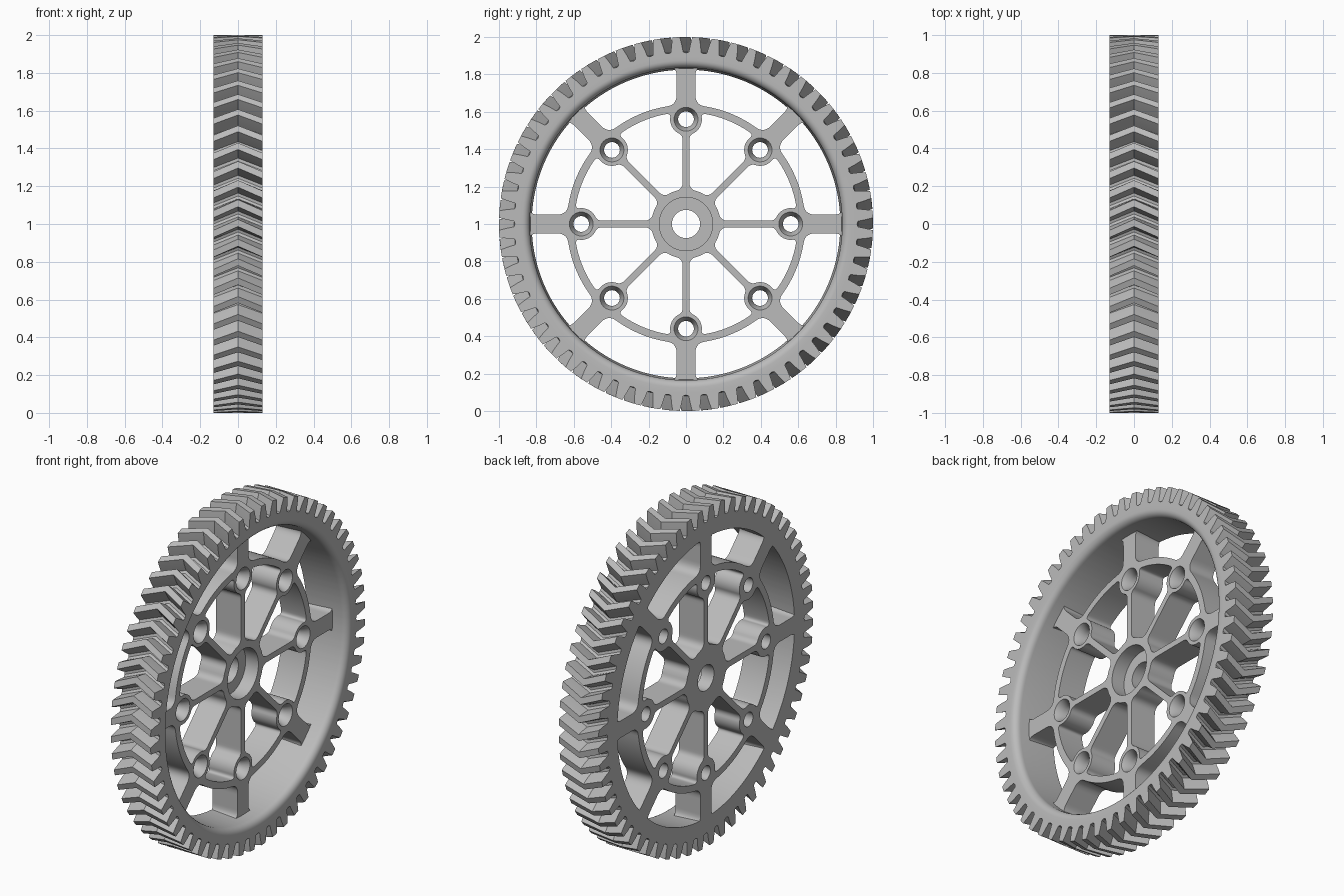
import bpy, bmesh
from math import pi, sin, cos, asin, acos, atan2, radians
from mathutils import Vector, Matrix

if "Cube" in bpy.data.objects:
    bpy.data.objects.remove(bpy.data.objects["Cube"])

grey = bpy.data.materials.new("machined grey")
grey.use_nodes = True
colour = (0.5, 0.5, 0.5, 1)
grey.diffuse_color = colour
grey.node_tree.nodes["Principled BSDF"].inputs["Base Color"].default_value = colour

BACK, WEB_FRONT, FRONT = -0.13, 0.033, 0.13
STEP = pi / 4            # eight spokes
BOLT_R = 0.56            # bolt circle
CENTRE = Vector((0, 0, 1))


def finish(name, bm):
    """Turn a bmesh into a grey, smooth-by-angle object."""
    bmesh.ops.remove_doubles(bm, verts=bm.verts, dist=1e-5)
    bmesh.ops.recalc_face_normals(bm, faces=bm.faces)
    mesh = bpy.data.meshes.new(name)
    bm.to_mesh(mesh)
    bm.free()
    mesh.materials.append(grey)
    obj = bpy.data.objects.new(name, mesh)
    bpy.context.collection.objects.link(obj)
    obj.location = CENTRE
    bpy.ops.object.select_all(action='DESELECT')
    obj.select_set(True)
    bpy.context.view_layer.objects.active = obj
    bpy.ops.object.shade_smooth_by_angle(angle=radians(30))
    return obj


def skin(name, loops):
    """Join equal-length loops into a closed ring-shaped surface."""
    bm = bmesh.new()
    rows = [[bm.verts.new(p) for p in loop] for loop in loops]
    for a, b in zip(rows, rows[1:] + rows[:1]):
        for i in range(len(a)):
            j = (i + 1) % len(a)
            bm.faces.new((a[i], a[j], b[j], b[i]))
    return finish(name, bm)


def polar(r, a):
    return Vector((r * cos(a), r * sin(a)))


def circle(r, n, centre=Vector((0, 0))):
    return [centre + polar(r, 2 * pi * i / n) for i in range(n)]


def lathe(name, profile, centre, n):
    return skin(name, [[(x, p.x, p.y) for p in circle(r, n, centre)] for x, r in profile])


# Path pieces and rounded outlines
def arc(r, a0, a1, centre=Vector((0, 0))):
    return lambda t: centre + polar(r, a0 + (a1 - a0) * t)


def line(p, q):
    return lambda t: p.lerp(q, t)


def flipped(f):
    return lambda t: Vector((f(1 - t).x, -f(1 - t).y))


def turned(f, a):
    return lambda t: Matrix.Rotation(a, 2) @ f(t)


def rounded(pieces, trims):
    """Chain the pieces, replacing each corner by a smooth curve."""
    def cut(f, d):
        length = sum((f(i / 16) - f((i + 1) / 16)).length for i in range(16))
        return d / length
    n = len(pieces)
    points = []
    for i, f in enumerate(pieces):
        g = pieces[(i + 1) % n]
        k0, k1 = cut(f, trims[i - 1]), cut(f, trims[i])
        points += [f(k0 + (1 - k0 - k1) * j / 14) for j in range(15)]
        p, q, c = f(1 - k1), g(cut(g, trims[i])), f(1)
        for j in range(1, 7):
            t = j / 7
            points.append(p * (1 - t) ** 2 + c * 2 * t * (1 - t) + q * t * t)
    return points


# Outer window: between the bolt ring and the rim
half = STEP / 2
wide = 0.05
ring_out, rim_in = 0.637, 0.843
a_in, a_out = half - asin(wide / ring_out), half - asin(wide / rim_in)
outer_window = rounded([
    arc(rim_in, -a_out, a_out),
    line(polar(rim_in, a_out), polar(ring_out, a_in)),
    arc(ring_out, a_in, -a_in),
    line(polar(ring_out, -a_in), polar(rim_in, -a_out)),
], [0.05, 0.055, 0.055, 0.05])

# Inner window: between thin spokes, hub, bosses and bolt ring
thin, boss, ring_in, hub = 0.0175, 0.085, 0.597, 0.185
bolt = Vector((BOLT_R, 0))
t = acos((BOLT_R ** 2 + ring_in ** 2 - boss ** 2) / (2 * BOLT_R * ring_in))
meet = polar(ring_in, t) - bolt
boss_side = turned(arc(boss, atan2(meet.y, meet.x), pi - asin(thin / boss), bolt), -half)
spoke_side = turned(line(Vector((BOLT_R - (boss ** 2 - thin ** 2) ** 0.5, thin)),
                         polar(hub, asin(thin / hub))), -half)
hub_a = half - asin(thin / hub)
inner_window = rounded([
    arc(ring_in, half - t, t - half),
    boss_side, spoke_side,
    arc(hub, -hub_a, hub_a),
    flipped(spoke_side), flipped(boss_side),
], [0.03, 0.03, 0.04, 0.04, 0.03, 0.03])

# Web: one filled flat shape with every opening, extruded along the axle
outlines = [circle(0.87, 160), circle(0.143, 64)]
for i in range(8):
    outlines.append(circle(0.064, 32, polar(BOLT_R, i * STEP)))
    spin = Matrix.Rotation((i + 0.5) * STEP, 2)
    outlines += [[spin @ p for p in w] for w in (outer_window, inner_window)]
curve = bpy.data.curves.new("web_outline", 'CURVE')
curve.dimensions = '2D'
curve.fill_mode = 'BOTH'
curve.extrude = (WEB_FRONT - BACK) / 2
for pts in outlines:
    spline = curve.splines.new('POLY')
    spline.points.add(len(pts) - 1)
    for sp, p in zip(spline.points, pts):
        sp.co = (p.x, p.y, 0, 1)
    spline.use_cyclic_u = True
helper = bpy.data.objects.new("web_outline", curve)
bpy.context.collection.objects.link(helper)
depsgraph = bpy.context.evaluated_depsgraph_get()
flat = bpy.data.meshes.new_from_object(helper.evaluated_get(depsgraph))
bpy.data.objects.remove(helper)
bm = bmesh.new()
bm.from_mesh(flat)
axle = Matrix(((0, 0, 1, (WEB_FRONT + BACK) / 2), (1, 0, 0, 0), (0, 1, 0, 0), (0, 0, 0, 1)))
bmesh.ops.transform(bm, matrix=axle, verts=bm.verts)
finish("spoked_web", bm)

# Hub floor behind the counterbore, and countersunk bolt seats
lathe("hub_floor", [(BACK, 0.075), (BACK, 0.143), (-0.05, 0.143), (-0.05, 0.075)],
      Vector((0, 0)), 64)
for i in range(8):
    lathe("bolt_seat", [(BACK, 0.042), (BACK, 0.064), (WEB_FRONT, 0.064), (-0.01, 0.042)],
          polar(BOLT_R, i * STEP), 32)

# Toothed rim: herringbone teeth outside, rounded lip inside
TEETH, TWIST = 60, -0.058
tooth = [(-0.5, 0.915), (-0.34, 0.92), (-0.27, 0.96), (-0.18, 1.0),
         (0.18, 1.0), (0.27, 0.96), (0.34, 0.92)]
pitch = 2 * pi / TEETH


def rim_loop(x, r=None, twist=0):
    loop = []
    for i in range(TEETH):
        for f, tooth_r in tooth:
            p = polar(r or tooth_r, (i + 0.5 + f) * pitch + twist)
            loop.append((x, p.x, p.y))
    return loop


lip = 0.04
loops = [rim_loop(BACK, 0.825), rim_loop(BACK, 0.9), rim_loop(BACK),
         rim_loop(0, twist=TWIST), rim_loop(FRONT), rim_loop(FRONT, 0.9)]
for i in range(7):
    a = i / 6 * pi / 2
    loops.append(rim_loop(FRONT - lip + lip * cos(a), 0.835 + lip - lip * sin(a)))
skin("toothed_rim", loops)
